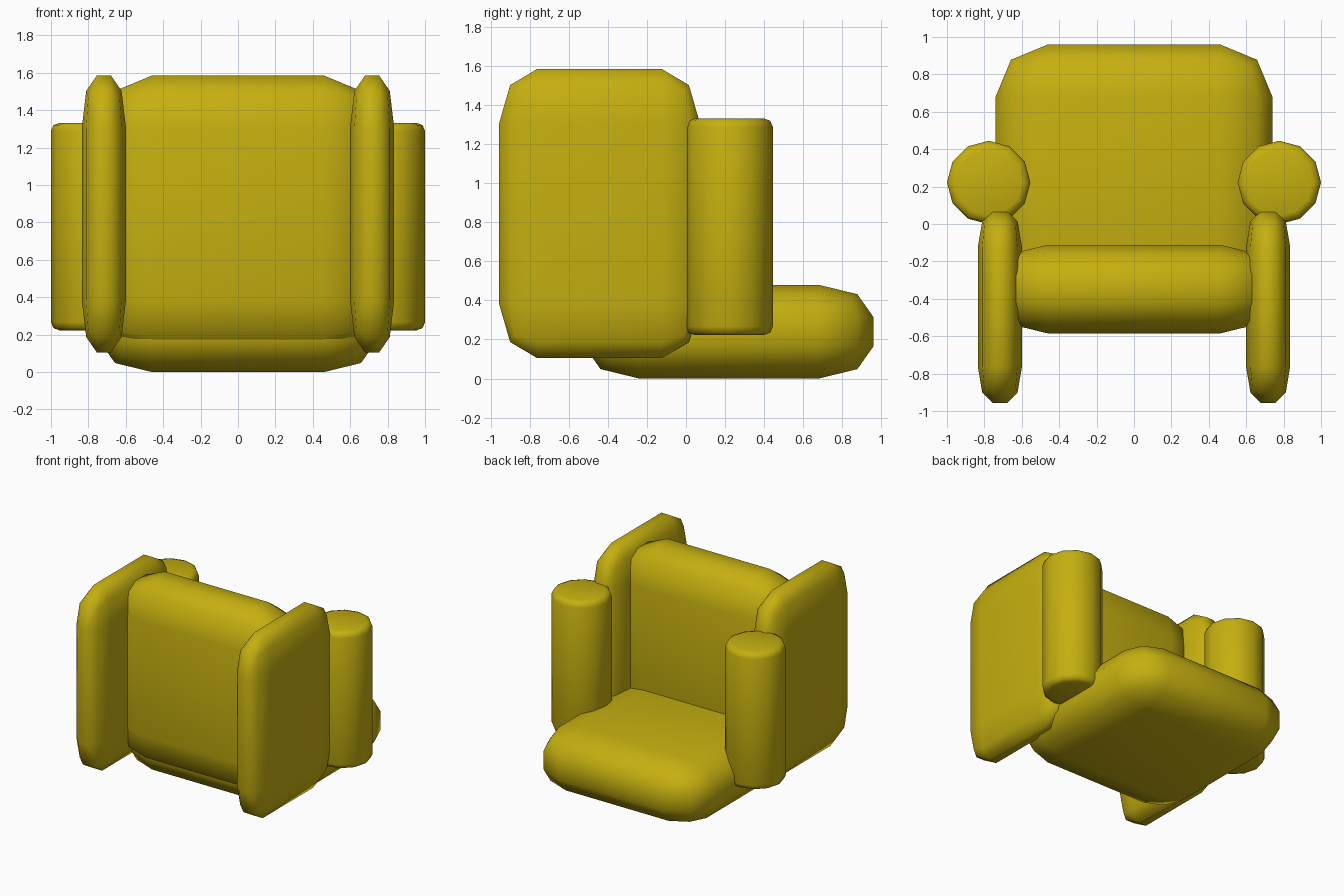
import bpy, bmesh, math

if "Cube" in bpy.data.objects:
    bpy.data.objects.remove(bpy.data.objects["Cube"])

fabric = bpy.data.materials.new("olive yellow fabric")
fabric.diffuse_color = (0.56, 0.43, 0.005, 1)
fabric.use_nodes = True
fabric.node_tree.nodes["Principled BSDF"].inputs["Base Color"].default_value = fabric.diffuse_color


def finish(name, bm):
    bmesh.ops.recalc_face_normals(bm, faces=bm.faces)
    me = bpy.data.meshes.new(name)
    for f in bm.faces:
        f.smooth = True
    bm.to_mesh(me)
    bm.free()
    me.materials.append(fabric)
    ob = bpy.data.objects.new(name, me)
    bpy.context.collection.objects.link(ob)
    return ob


def cushion(name, centre, half, radius):
    """Two-step rounded box with its own corner radius on each axis."""
    bm = bmesh.new()
    bmesh.ops.create_cube(bm, size=2)
    bmesh.ops.bevel(bm, geom=bm.edges[:], offset=0.5, offset_type='OFFSET',
                    segments=2, profile=0.5, affect='EDGES')
    for v in bm.verts:
        for i in range(3):
            u, h, r = abs(v.co[i]), half[i], radius[i]
            d = u / 0.5 * (h - r) if u <= 0.5 else h - r + (u - 0.5) / 0.5 * r
            v.co[i] = centre[i] + math.copysign(d, v.co[i])
    return finish(name, bm)


def bolster(name, x, y, profile, sides=12):
    """Upright roll turned from (radius, height) points."""
    bm = bmesh.new()
    rings = [[bm.verts.new((x + r * math.cos(2 * math.pi * k / sides),
                            y + r * math.sin(2 * math.pi * k / sides), z))
              for k in range(sides)] for r, z in profile]
    for a, b in zip(rings, rings[1:]):
        for k in range(sides):
            n = (k + 1) % sides
            bm.faces.new((a[k], a[n], b[n], b[k]))
    bm.faces.new(rings[0][::-1])
    bm.faces.new(rings[-1])
    return finish(name, bm)


# Seat and backrest
cushion("seat", (0, 0.22, 0.24), (0.74, 0.74, 0.24), (0.28, 0.28, 0.165))
cushion("backrest", (0, -0.348, 0.845), (0.74, 0.237, 0.74), (0.28, 0.165, 0.28))

# Side panels and upright rolls, one per side
roll = [(0.178, 0.223), (0.21, 0.235), (0.223, 0.267),
        (0.223, 1.288), (0.21, 1.32), (0.178, 1.332)]
for side, s in (("left", -1), ("right", 1)):
    cushion(side + "_side_panel", (s * 0.717, -0.443, 0.845),
            (0.118, 0.515, 0.74), (0.08, 0.195, 0.28))
    bolster(side + "_arm_roll", s * 0.777, 0.222, roll)
